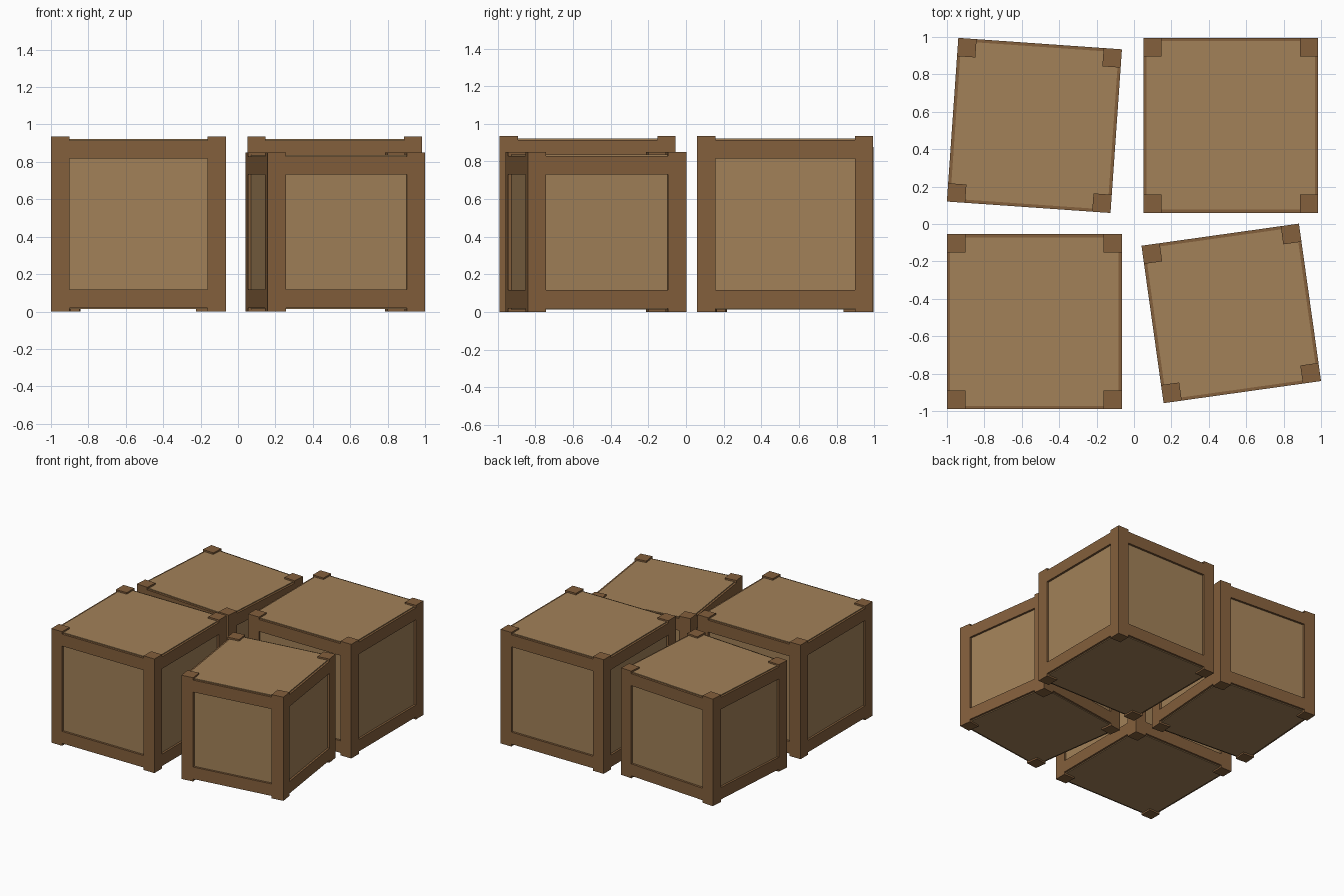
import bpy, bmesh, math
from mathutils import Matrix, Vector

if "Cube" in bpy.data.objects:
    bpy.data.objects.remove(bpy.data.objects["Cube"])


def material(name, color):
    m = bpy.data.materials.new(name)
    m.diffuse_color = (*color, 1)
    m.use_nodes = True
    m.node_tree.nodes["Principled BSDF"].inputs["Base Color"].default_value = m.diffuse_color
    return m


FRAME = material("dark_wood", (0.23, 0.115, 0.045))
PANEL = material("light_wood", (0.36, 0.22, 0.098))

POST = 0.098      # corner post thickness
RAIL_GAP = 0.02   # rails stop short of the post ends
INSET = 0.017     # panels sit behind the frame faces
LID_GAP = 0.013   # lid and floor stand slightly proud of the rails


def box(bm, center, size):
    bmesh.ops.create_cube(bm, size=1, matrix=Matrix.Translation(Vector(center))
                          @ Matrix.Diagonal((*size, 1)))


def add_object(name, bm, mat, location, angle):
    me = bpy.data.meshes.new(name)
    bm.to_mesh(me)
    bm.free()
    me.materials.append(mat)
    ob = bpy.data.objects.new(name, me)
    ob.location = location
    ob.rotation_euler.z = math.radians(angle)
    bpy.context.collection.objects.link(ob)


def crate(name, x, y, s, angle):
    edge = (s - POST) / 2
    # Corner posts
    bm = bmesh.new()
    for sx in (-1, 1):
        for sy in (-1, 1):
            box(bm, (sx * edge, sy * edge, s / 2), (POST, POST, s))
    add_object(name + "_posts", bm, FRAME, (x, y, 0), angle)
    # Top and bottom rails on all four sides
    bm = bmesh.new()
    span = s - 2 * POST
    for z in (RAIL_GAP + POST / 2, s - RAIL_GAP - POST / 2):
        for side in (-1, 1):
            box(bm, (0, side * edge, z), (span, POST, POST))
            box(bm, (side * edge, 0, z), (POST, span, POST))
    add_object(name + "_rails", bm, FRAME, (x, y, 0), angle)
    # Inner box forming the panels, lid and floor
    bm = bmesh.new()
    w = s - 2 * INSET
    box(bm, (0, 0, s / 2), (w, w, s - 2 * LID_GAP))
    add_object(name + "_panels", bm, PANEL, (x, y, 0), angle)


crate("front_left_crate", -0.5325, -0.522, 0.935, 0)
crate("back_right_crate", 0.5175, 0.527, 0.935, 0)
crate("back_left_crate", -0.5325, 0.527, 0.877, -4)
crate("front_right_crate", 0.52, -0.478, 0.85, 8)
